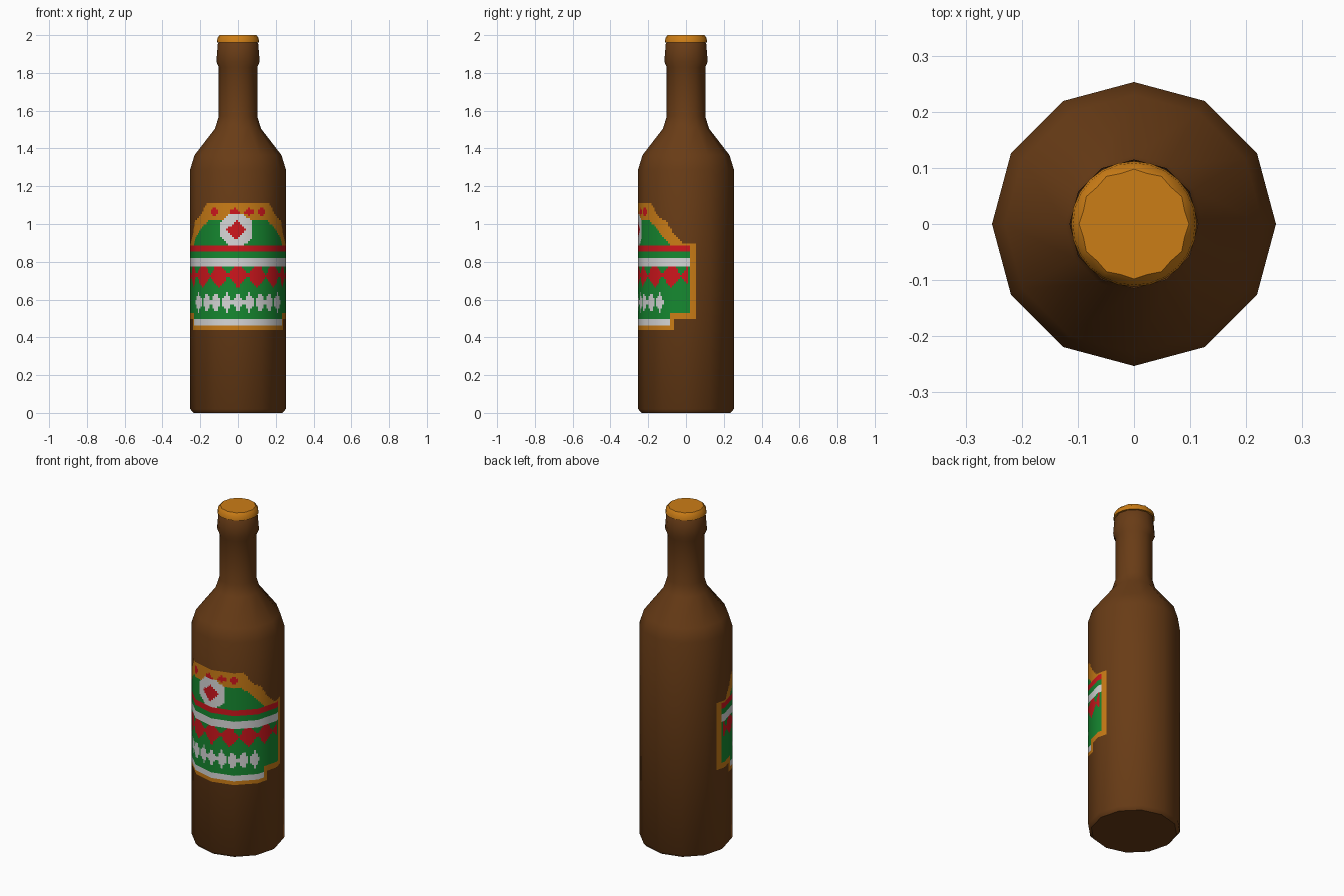
import bpy, math
from mathutils import Vector

if "Cube" in bpy.data.objects:
    bpy.data.objects.remove(bpy.data.objects["Cube"])

R = 0.253


def material(name, rgb):
    m = bpy.data.materials.new(name)
    m.diffuse_color = (*rgb, 1)
    m.use_nodes = True
    m.node_tree.nodes["Principled BSDF"].inputs["Base Color"].default_value = m.diffuse_color
    return m


brown = material("brown glass", (0.14, 0.045, 0.008))
gold = material("gold", (0.60, 0.205, 0.008))
green = material("green", (0.008, 0.25, 0.03))
red = material("red", (0.62, 0.008, 0.012))
white = material("off white", (0.68, 0.68, 0.68))


def add_object(name, verts, faces, mats):
    me = bpy.data.meshes.new(name)
    me.from_pydata(verts, [], faces)
    for m in mats:
        me.materials.append(m)
    for p in me.polygons:
        p.use_smooth = True
    ob = bpy.data.objects.new(name, me)
    bpy.context.collection.objects.link(ob)
    return ob


def lathe(name, profile, sides, mat, scallop=0.0):
    """Closed solid of revolution; scallop pulls in every other top vertex."""
    verts, faces = [], []
    last = len(profile) - 1
    for i, (r, z) in enumerate(profile):
        for k in range(sides):
            rr = r - scallop * (k % 2) if i == last else r
            t = 2 * math.pi * k / sides
            verts.append((rr * math.cos(t), rr * math.sin(t), z))
    for i in range(last):
        for k in range(sides):
            n = (k + 1) % sides
            faces.append((i * sides + k, i * sides + n,
                          (i + 1) * sides + n, (i + 1) * sides + k))
    faces.append(tuple(reversed(range(sides))))
    faces.append(tuple(last * sides + k for k in range(sides)))
    ob = add_object(name, verts, faces, [mat])
    ob.data.set_sharp_from_angle(angle=math.radians(42))
    return ob


# Glass body, shoulder, neck and lip ring
lathe("bottle", [(0.235, 0), (R, 0.02), (R, 1.29), (0.23, 1.365), (0.122, 1.505),
                 (0.102, 1.57), (0.102, 1.83), (0.115, 1.86), (0.107, 1.955),
                 (0.100, 1.965)], 12, brown)

# Crimped cap
lathe("cap", [(0.112, 1.96), (0.109, 1.985), (0.098, 2.0)], 24, gold, 0.005)


def interp(table, a):
    """Piecewise linear lookup."""
    for (a0, v0), (a1, v1) in zip(table, table[1:]):
        if a <= a1:
            return v0 + (v1 - v0) * max(0, a - a0) / (a1 - a0)
    return table[-1][1]


# Label outline: height against angle from the front, in degrees
OUTER_TOP = [(0, 1.11), (43, 1.11), (51, 1.05), (65, 1.015), (72, 0.97),
             (80, 0.92), (86, 0.90), (103, 0.90)]
INNER_TOP = [(0, 1.02), (38, 1.02), (45, 1.0), (58, 0.95), (68, 0.90),
             (72, 0.885), (103, 0.885)]


def diamond(a, z, ca, cz, wa, wz):
    return abs(a - ca) / wa + abs(z - cz) / wz < 1


def label_colour(a, z):
    """Slot 0 gold, 1 green, 2 red, 3 white, None outside the label."""
    b = abs(a)
    if z > interp(OUTER_TOP, b) or z < (0.44 if b < 74 else 0.50):
        return None
    # central badge
    c = a + 2
    if diamond(c, z, 0, 0.97, 12, 0.052):
        return 2
    if abs(c) < 20 and abs(z - 0.97) < 0.08 and abs(c) / 20 + abs(z - 0.97) / 0.08 < 1.5:
        return 3
    # dots in the top border
    if any(diamond(a, z, d, 1.065, 7, 0.022) for d in (-30, -4, 14, 30)):
        return 2
    # border
    if b > 96 or z > interp(INNER_TOP, b) or z < (0.465 if b < 70 else 0.53):
        return 0
    # horizontal bands
    if z < 0.50 or 0.78 < z < 0.815:
        return 3
    if 0.85 < z < 0.885:
        return 2
    # ornament rows of diamonds
    if b < 93 and diamond((a + 12) % 24, z, 12, 0.728, 13, 0.066):
        return 2
    if b < 63 and diamond((a + 7) % 14, z, 7, 0.585, 7, 0.055):
        return 3
    return 1


# Label: thin sheet following the twelve flat sides
STEP, ROWS, Z0, Z1 = 2.5, 60, 0.44, 1.11


def on_side(col, row):
    a = col * STEP
    k = math.floor(a / 30)
    f = a / 30 - k
    p, q = (Vector((math.sin(math.radians(t)), -math.cos(math.radians(t)), 0))
            for t in (k * 30, k * 30 + 30))
    v = p.lerp(q, f) * (R + 0.002)
    v.z = Z0 + (Z1 - Z0) * row / ROWS
    return v


index, verts, faces, slots = {}, [], [], []


def vert(col, row):
    if (col, row) not in index:
        index[col, row] = len(verts)
        verts.append(on_side(col, row))
    return index[col, row]


for col in range(-41, 41):
    for row in range(ROWS):
        s = label_colour((col + 0.5) * STEP, Z0 + (Z1 - Z0) * (row + 0.5) / ROWS)
        if s is not None:
            faces.append((vert(col, row), vert(col + 1, row),
                          vert(col + 1, row + 1), vert(col, row + 1)))
            slots.append(s)
label = add_object("label", verts, faces, [gold, green, red, white])
for p, s in zip(label.data.polygons, slots):
    p.material_index = s
# round shading to match the glass
label.data.normals_split_custom_set_from_vertices(
    [Vector((v.x, v.y, 0)).normalized() for v in verts])
